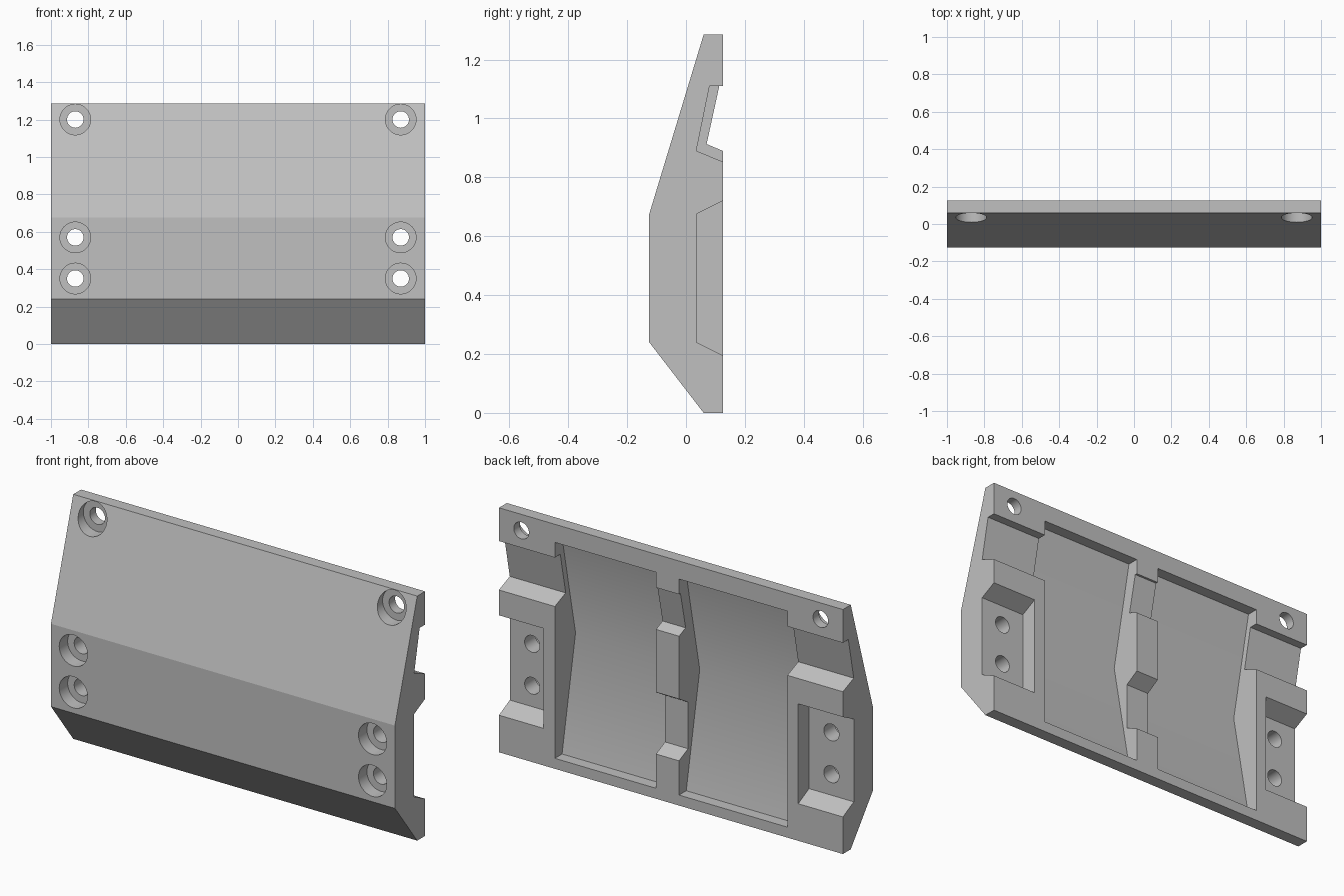
import bpy, bmesh, math
from mathutils import Matrix

cube = bpy.data.objects.get("Cube")
if cube:
    bpy.data.objects.remove(cube, do_unlink=True)

grey = bpy.data.materials.new("plain_grey")
grey.use_nodes = True
colour = (0.53, 0.53, 0.53, 1)
grey.diffuse_color = colour
grey.node_tree.nodes["Principled BSDF"].inputs["Base Color"].default_value = colour

BACK = 0.125
OUT = 0.3  # cutters reach past the back


def finish(bm, name):
    bmesh.ops.recalc_face_normals(bm, faces=bm.faces)
    mesh = bpy.data.meshes.new(name)
    bm.to_mesh(mesh)
    bm.free()
    mesh.materials.append(grey)
    ob = bpy.data.objects.new(name, mesh)
    bpy.context.collection.objects.link(ob)
    return ob


def extrusion(name, profile, x0, x1):
    """Prism along x from a (y, z) profile."""
    bm = bmesh.new()
    face = bm.faces.new([bm.verts.new((x0, y, z)) for y, z in profile])
    new = bmesh.ops.extrude_face_region(bm, geom=[face])["geom"]
    verts = [v for v in new if isinstance(v, bmesh.types.BMVert)]
    bmesh.ops.translate(bm, verts=verts, vec=(x1 - x0, 0, 0))
    return finish(bm, name)


def cylinder(name, x, z, radius, y0, y1):
    """Cylinder along y."""
    bm = bmesh.new()
    place = Matrix.Translation((x, (y0 + y1) / 2, z)) @ Matrix.Rotation(math.pi / 2, 4, "X")
    bmesh.ops.create_cone(bm, cap_ends=True, segments=48, radius1=radius,
                          radius2=radius, depth=y1 - y0, matrix=place)
    return finish(bm, name)


def pocket(points):
    """Close a notch profile straight out through the back."""
    return [(OUT, points[0][1])] + points + [(OUT, points[-1][1])]


# Solid plate with the bent front
plate = extrusion("mounting_plate", [(BACK, 0), (0.06, 0), (-BACK, 0.24), (-BACK, 0.675),
                                     (0.06, 1.285), (BACK, 1.285)], -1, 1)
cutters = []

# Two deep bays with V-shaped floors
bay = pocket([(0.065, 1.19), (-0.047, 0.65), (0.065, 0.055)])
for x0, x1 in ((0.087, 0.675), (-0.677, -0.047)):
    cutters.append(extrusion("bay_cutter", bay, x0, x1))

# Notches across the centre rib
rib_top = pocket([(0.113, 1.11), (0.07, 0.913), (BACK, 0.89)])
rib_low = pocket([(BACK, 0.56), (0.05, 0.515), (0.05, 0.27), (BACK, 0.235)])
for notch in (rib_top, rib_low):
    cutters.append(extrusion("rib_notch_cutter", notch, -0.09, 0.13))

# Notches, pockets and stepped screw holes at both ends
end_top = pocket([(0.08, 1.11), (0.035, 0.89), (BACK, 0.853)])
end_low = pocket([(BACK, 0.72), (0.035, 0.675), (0.035, 0.24), (BACK, 0.195)])
for s in (-1, 1):
    cutters.append(extrusion("end_notch_cutter", end_top, s * 0.62, s * 1.1))
    cutters.append(extrusion("end_pocket_cutter", end_low, s * 0.74, s * 1.1))
    for z, seat in ((1.2, 0.075), (0.57, -0.055), (0.35, -0.055)):
        cutters.append(cylinder("counterbore_cutter", s * 0.87, z, 0.082, -OUT, seat))
        cutters.append(cylinder("screw_hole_cutter", s * 0.87, z, 0.044, -OUT, OUT))

# Cut everything out of the plate
bpy.ops.object.select_all(action="DESELECT")
bpy.context.view_layer.objects.active = plate
plate.select_set(True)
for cutter in cutters:
    cutter.hide_render = True
    mod = plate.modifiers.new("cut", "BOOLEAN")
    mod.operation = "DIFFERENCE"
    mod.solver = "EXACT"
    mod.object = cutter
    bpy.ops.object.modifier_apply(modifier=mod.name)
for cutter in cutters:
    bpy.data.objects.remove(cutter, do_unlink=True)

# Smooth holes and bay floors, flat front
bpy.ops.object.shade_smooth_by_angle(angle=math.radians(25))
for poly in plate.data.polygons:
    if poly.normal.y < -0.1:
        poly.use_smooth = False
    poly.material_index = 0
